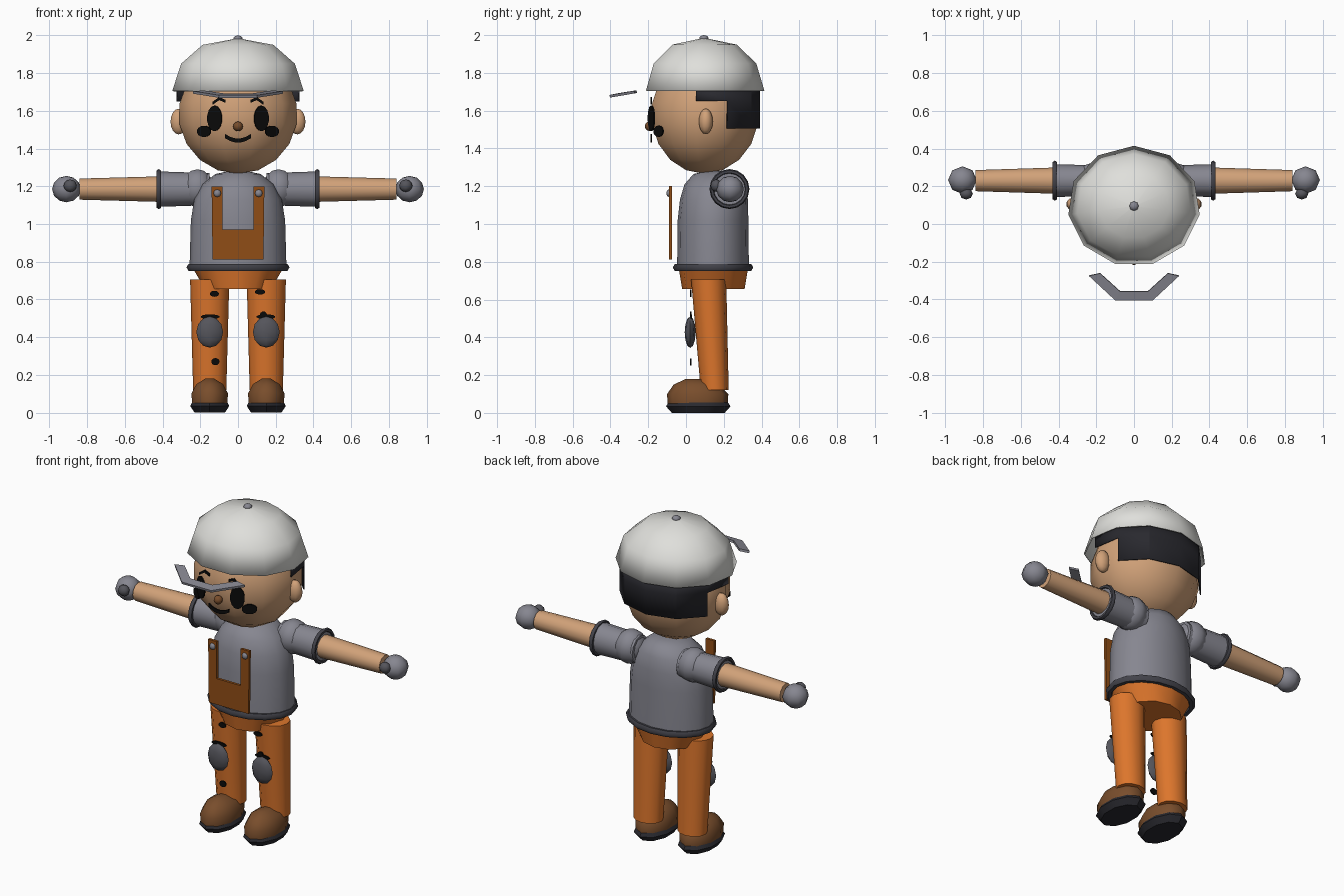
import bpy, bmesh, math
from mathutils import Matrix, Vector

cube = bpy.data.objects.get("Cube")
if cube:
    bpy.data.objects.remove(cube)


def material(name, *rgb):
    m = bpy.data.materials.new(name)
    m.use_nodes = True
    m.diffuse_color = (*rgb, 1)
    m.node_tree.nodes["Principled BSDF"].inputs["Base Color"].default_value = (*rgb, 1)
    return m


skin = material("skin", .64, .36, .19)
white = material("cap white", .74, .74, .71)
grey = material("shirt grey", .24, .24, .28)
orange = material("trouser orange", .72, .18, .025)
tan = material("bib brown", .28, .075, .008)
leather = material("shoe brown", .19, .075, .025)
dark = material("hair black", .022, .022, .028)
trim = material("trim grey", .055, .055, .068)
pad = material("pad grey", .09, .09, .105)
ink = material("ink black", .003, .003, .003)


def finish(name, bm, mat, matrix=None, angle=40):
    """Turn a bmesh into a named, coloured, shaded object."""
    if matrix:
        bm.transform(matrix)
    bmesh.ops.recalc_face_normals(bm, faces=bm.faces)
    me = bpy.data.meshes.new(name)
    bm.to_mesh(me)
    bm.free()
    me.materials.append(mat)
    ob = bpy.data.objects.new(name, me)
    bpy.context.collection.objects.link(ob)
    if angle:
        bpy.ops.object.select_all(action='DESELECT')
        ob.select_set(True)
        bpy.context.view_layer.objects.active = ob
        bpy.ops.object.shade_smooth_by_angle(angle=math.radians(angle))
    return ob


def loft(name, rings, sides, mat, matrix=None, closed=True, angle=40):
    """Skin elliptical rings (centre y, height, x radius, y radius)."""
    bm = bmesh.new()
    loops = []
    for cy, z, rx, ry in rings:
        loops.append([bm.verts.new((rx * math.sin(math.tau * i / sides),
                                    cy + ry * math.cos(math.tau * i / sides), z))
                      for i in range(sides)])
    for a, b in zip(loops, loops[1:]):
        for i in range(sides):
            j = (i + 1) % sides
            bm.faces.new((a[i], a[j], b[j], b[i]))
    bm.faces.new(loops[-1])
    if closed:
        bm.faces.new(loops[0])
    bmesh.ops.remove_doubles(bm, verts=bm.verts, dist=.0005)
    return finish(name, bm, mat, matrix, angle)


def ball(name, centre, radii, mat, turn=0, seg=10, rings=6, angle=60):
    """Ellipsoid, optionally turned about the vertical."""
    bm = bmesh.new()
    bmesh.ops.create_uvsphere(bm, u_segments=seg, v_segments=rings, radius=1)
    m = (Matrix.Translation(centre) @ Matrix.Rotation(turn, 4, 'Z')
         @ Matrix.Diagonal((*radii, 1)))
    return finish(name, bm, mat, m, angle)


def disc(name, centre, rx, rz, turn=0):
    """Thin painted spot facing the front."""
    bm = bmesh.new()
    bmesh.ops.create_cone(bm, cap_ends=True, segments=14, radius1=1, radius2=1, depth=1)
    m = (Matrix.Translation(centre) @ Matrix.Rotation(turn, 4, 'Z')
         @ Matrix.Diagonal((rx, .008, rz, 1)) @ Matrix.Rotation(math.pi / 2, 4, 'X'))
    return finish(name, bm, ink, m, 30)


def plate(name, outline, y, depth, mat):
    """Extrude an x-z outline backwards from y."""
    bm = bmesh.new()
    face = bm.faces.new([bm.verts.new((x, y, z)) for x, z in outline])
    ext = bmesh.ops.extrude_face_region(bm, geom=[face], use_keep_orig=True)
    bmesh.ops.translate(bm, vec=(0, depth, 0),
                        verts=[v for v in ext["geom"] if isinstance(v, bmesh.types.BMVert)])
    return finish(name, bm, mat, angle=0)


def ribbon(name, path, half, y):
    """Thin painted stroke along an x-z path."""
    plate(name, [(x, z + half) for x, z in path] + [(x, z - half) for x, z in reversed(path)],
          y, .008, ink)


def torus(name, rx, ry, minor, mat, matrix, major=16):
    """Rolled trim ring around local z."""
    bm = bmesh.new()
    grid = []
    for i in range(major):
        a = math.tau * i / major
        grid.append([bm.verts.new(((rx + minor * math.cos(b)) * math.sin(a),
                                   (ry + minor * math.cos(b)) * math.cos(a),
                                   minor * math.sin(b)))
                     for b in (math.tau * k / 6 for k in range(6))])
    for i in range(major):
        a, b = grid[i], grid[(i + 1) % major]
        for k in range(6):
            n = (k + 1) % 6
            bm.faces.new((a[k], a[n], b[n], b[k]))
    finish(name, bm, mat, matrix, 60)


def solid(ob, thickness, offset=-1):
    mod = ob.modifiers.new("thickness", 'SOLIDIFY')
    mod.thickness, mod.offset = thickness, offset


# Head and cap share one eleven-sided layout
SIDES, HY = 11, .095
arc = [math.pi * i / 9 for i in range(10)]
loft("head", [(HY, 1.583 - .317 * math.cos(t), .318 * math.sin(t), .29 * math.sin(t))
              for t in arc], SIDES, skin, angle=60)
cap = loft("cap", [(HY, 1.706, .352, .32), (HY, 1.85, .305, .277), (HY, 1.95, .19, .173),
                   (HY, 1.985, .001, .001)], SIDES, white, closed=False, angle=50)
solid(cap, .008)
ball("cap_button", (0, HY, 1.983), (.025, .025, .017), grey, seg=8)

# Hair: tall band round the back, short band to the temples
bm = bmesh.new()
for reach, low, high in ((3, 1.65, 1.72), (2, 1.505, 1.65)):
    cols = []
    for k in range(-reach, reach + 1):
        a = math.tau * k / SIDES
        x, y = .326 * math.sin(a), HY + .295 * math.cos(a)
        cols.append([bm.verts.new((x, y, z)) for z in (low, high)])
    for a, b in zip(cols, cols[1:]):
        bm.faces.new((a[0], b[0], b[1], a[1]))
bmesh.ops.remove_doubles(bm, verts=bm.verts, dist=.0005)
solid(finish("hair", bm, dark, angle=30), .006, 0)

# Floating visor
bm = bmesh.new()
outer = [(-.24, -.275, 1.705), (-.1, -.405, 1.683), (.1, -.405, 1.683), (.24, -.275, 1.705)]
inner = [(-.18, -.262, 1.708), (-.075, -.357, 1.693), (.075, -.357, 1.693), (.18, -.262, 1.708)]
o, n = ([bm.verts.new(p) for p in row] for row in (outer, inner))
for i in range(3):
    bm.faces.new((o[i], o[i + 1], n[i + 1], n[i]))
solid(finish("visor", bm, grey, angle=0), .014)

# Face
ball("nose", (0, -.192, 1.518), (.026, .026, .026), leather, seg=8)
ribbon("mouth", [(.068 * t, 1.442 + .024 * t * t) for t in (-1, -.6, -.2, .2, .6, 1)], .011, -.189)

# Torso, belt, hips
loft("torso", [(.143, .77, .257, .19), (.143, 1.02, .25, .187), (.148, 1.13, .232, .18),
               (.152, 1.21, .19, .16), (.16, 1.265, .12, .12), (.16, 1.28, .05, .05)],
     16, grey, angle=60)
torus("belt", .252, .192, .021, trim, Matrix.Translation((0, .143, .77)))
loft("hips", [(.145, .655, .175, .165), (.145, .775, .245, .185)], 12, orange)

# Bib with two straps
plate("bib", [(-.135, .812), (.135, .812), (.14, 1.2), (.082, 1.2),
              (.082, .972), (-.082, .972), (-.082, 1.2), (-.14, 1.2)], -.091, .016, tan)

for s, side in ((1, "left"), (-1, "right")):
    # Face details
    ball(side + "_ear", (s * .315, .105, 1.543), (.045, .037, .068), skin, seg=10, rings=8)
    disc(side + "_eye", (s * .124, -.183, 1.56), .042, .068, s * .4)
    disc(side + "_cheek", (s * .18, -.145, 1.491), .044, .03, s * .6)
    ribbon(side + "_brow", [(s * .065, 1.65), (s * .1, 1.665), (s * .135, 1.64)], .008, -.187)
    ball(side + "_bib_button", (s * .11, -.09, 1.163), (.02, .014, .02), grey, seg=8)

    # Arm lofted outward along x
    arm = Matrix.Translation((0, .23, 1.185)) @ Matrix.Rotation(s * math.pi / 2, 4, 'Y')
    ball(side + "_shoulder", (s * .215, .23, 1.19), (.09, .098, .1), grey, seg=10, rings=8)
    loft(side + "_sleeve", [(0, .15, .085, .08), (0, .425, .094, .087)], 12, grey, arm)
    torus(side + "_cuff", .093, .093, .013, trim, arm @ Matrix.Translation((0, 0, .42)))
    loft(side + "_forearm", [(0, .4, .068, .07), (0, .84, .056, .056)], 12, skin, arm)
    ball(side + "_hand", (s * .91, .233, 1.185), (.076, .073, .07), grey, seg=8, rings=6)
    ball(side + "_thumb", (s * .89, .16, 1.203), (.035, .03, .033), pad, seg=8)

    # Leg, knee pad, shoe
    x = Matrix.Translation((s * .15, 0, 0))
    loft(side + "_leg", [(.152, .12, .088, .074), (.12, .705, .104, .093)], 12, orange, x)
    ball(side + "_knee_pad", (s * .15, .022, .427), (.071, .029, .083), pad, seg=8, rings=6)
    loft(side + "_sole", [(.065, 0, .085, .14), (.065, .035, .109, .171), (.065, .065, .092, .15)],
         10, dark, x)
    loft(side + "_shoe", [(.062, .05, .098, .16), (.062, .1, .102, .162), (.055, .15, .075, .12),
                          (.04, .18, .025, .04)], 10, leather, x, angle=60)
    disc(side + "_knee_stain", (s * .148, .027, .508), .05, .013)

# Stains on the trousers
for i, (x, z, rx, rz) in enumerate([(-.125, .63, .024, .016), (-.12, .27, .022, .019),
                                    (.117, .64, .028, .014), (.135, .52, .018, .016)]):
    disc("trouser_stain_%d" % (i + 1), (x, .026, z), rx, rz)
